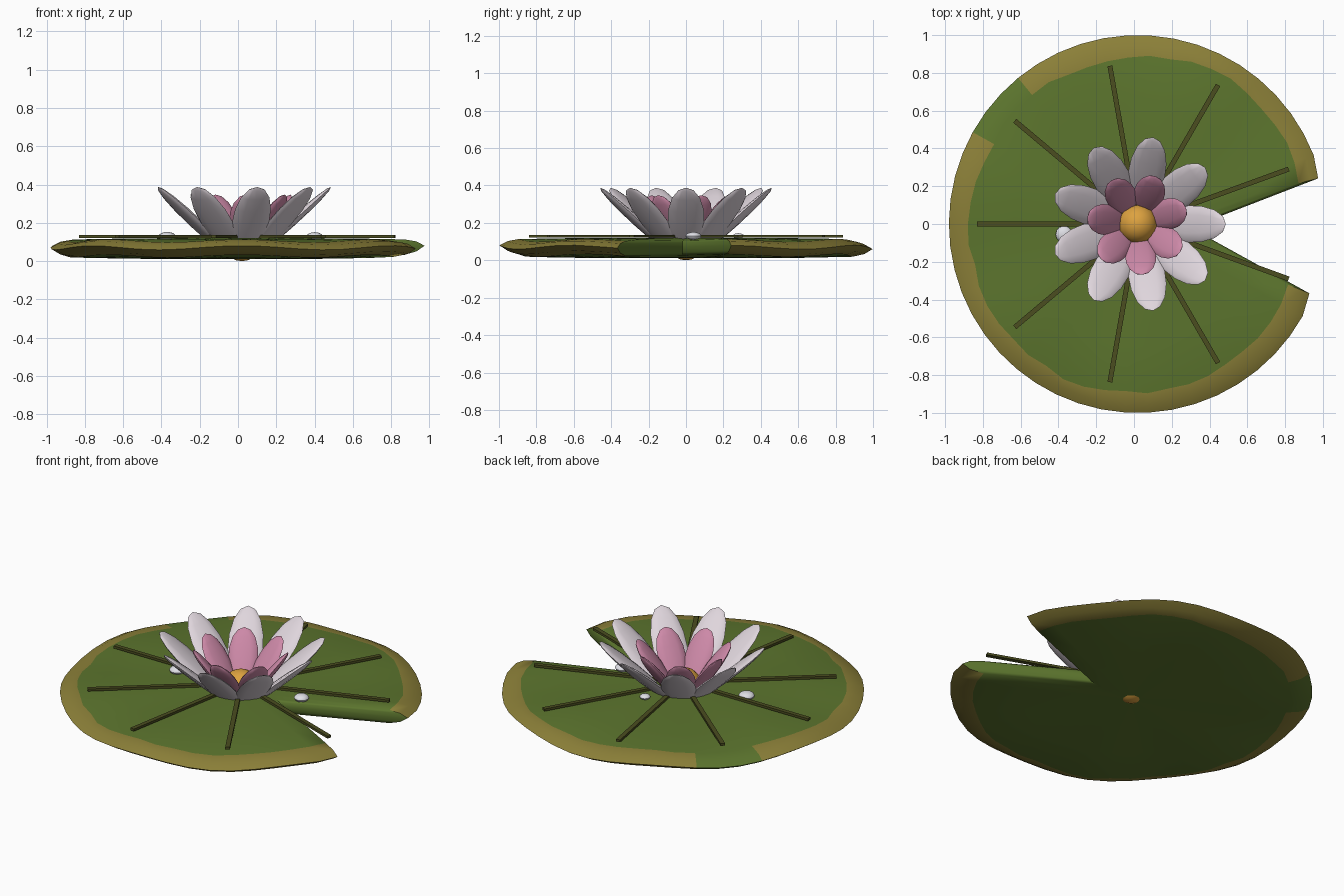
import bpy, bmesh, math, random
from mathutils import Matrix, Vector

random.seed(4)
if "Cube" in bpy.data.objects:
    bpy.data.objects.remove(bpy.data.objects["Cube"], do_unlink=True)

CENTRE = Vector((0.02, 0, 0))


def material(name, rgb):
    m = bpy.data.materials.new(name)
    m.diffuse_color = (*rgb, 1)
    m.use_nodes = True
    m.node_tree.nodes["Principled BSDF"].inputs["Base Color"].default_value = (*rgb, 1)
    return m


GREEN = material("leaf green", (0.107, 0.178, 0.027))
BROWN = material("rim brown", (0.26, 0.215, 0.04))
VEIN = material("vein dark olive", (0.07, 0.074, 0.014))
WHITE = material("petal white", (0.74, 0.67, 0.72))
PINK = material("petal pink", (0.61, 0.25, 0.39))
GOLD = material("centre gold", (0.72, 0.36, 0.05))
DEW = material("dew white", (0.74, 0.74, 0.79))


def finish(bm, name, mats, angle=40):
    bmesh.ops.recalc_face_normals(bm, faces=bm.faces)
    mesh = bpy.data.meshes.new(name)
    bm.to_mesh(mesh)
    bm.free()
    ob = bpy.data.objects.new(name, mesh)
    ob.location = CENTRE
    bpy.context.collection.objects.link(ob)
    for m in mats:
        mesh.materials.append(m)
    if angle:
        bpy.ops.object.select_all(action="DESELECT")
        ob.select_set(True)
        bpy.context.view_layer.objects.active = ob
        bpy.ops.object.shade_smooth_by_angle(angle=math.radians(angle))
    return ob


def ellipsoid(name, mat, size, matrix, segments=12, rings=8, taper=0.0):
    bm = bmesh.new()
    bmesh.ops.create_uvsphere(bm, u_segments=segments, v_segments=rings, radius=1)
    for v in bm.verts:
        # narrow towards the base end
        k = 1 + taper * v.co.z
        v.co = Vector((v.co.x * size[0], v.co.y * size[1] * k, v.co.z * size[2]))
    bm.transform(matrix)
    return finish(bm, name, [mat])


# Lily pad: rounded disc whose columns pull in to form the notch
def build_pad():
    bm = bmesh.new()
    count = 45
    first, last = 14.2, 338
    columns = [(first + (last - first) * i / count, 1.0) for i in range(count + 1)]
    columns[0] = (first, 0.985)
    columns[-1] = (last, 0.98)
    columns.append((356, 0.28))
    # (radius, height); None marks the wandering colour border
    profile = [(0.35, 0.12), (0.65, 0.115), (None, 0.106), (0.955, 0.094), (1, 0.07),
               (0.955, 0.042), (None, 0.026), (0.6, 0.015), (0.3, 0.012)]
    grid = []
    for deg, reach in columns:
        a = math.radians(deg)
        border = 0.89 - 0.015 * math.cos(a * 2 + 1.6) + random.uniform(-0.012, 0.012)
        col = []
        for r, z in profile:
            r = reach * (border if r is None else r)
            wave = 0.011 * r ** 3 * math.sin(7 * a)
            col.append(bm.verts.new((r * math.cos(a), r * math.sin(a), z + wave)))
        grid.append(col)
    top = bm.verts.new((0, 0, 0.12))
    bottom = bm.verts.new((0, 0, 0.012))
    n = len(columns)
    for i in range(n):
        a, b = grid[i], grid[(i + 1) % n]
        mid = (columns[i][0] + columns[(i + 1) % n][0]) / 2
        rim = i < count and not 126 < mid < 148
        bm.faces.new((top, a[0], b[0]))
        bm.faces.new((bottom, b[-1], a[-1]))
        for j in range(len(profile) - 1):
            f = bm.faces.new((a[j], a[j + 1], b[j + 1], b[j]))
            f.material_index = int(rim and 2 <= j <= 5)
    finish(bm, "lily_pad", [GREEN, BROWN], 50)


build_pad()

# Veins: thin bars radiating across the pad
for i in range(9):
    bm = bmesh.new()
    bmesh.ops.create_cube(bm, size=1)
    bm.transform(Matrix.Rotation(math.radians(20 + 40 * i), 4, "Z")
                 @ Matrix.Translation((0.45, 0, 0.129))
                 @ Matrix.Diagonal((0.8, 0.026, 0.014, 1)))
    finish(bm, f"vein_{i + 1}", [VEIN], 0)


# Petals: two tilted rings of flattened ellipsoids
def petal_ring(name, mat, count, start, radius, height, tilt, size):
    for i in range(count):
        turn = Matrix.Rotation(math.radians(start + 360 * i / count), 4, "Z")
        lean = Matrix.Rotation(math.radians(90 - tilt), 4, "Y")
        place = turn @ Matrix.Translation((radius, 0, height)) @ lean
        ellipsoid(f"{name}_{i + 1}", mat, size, place, taper=0.12)


petal_ring("outer_petal", WHITE, 9, 0, 0.258, 0.2, 42, (0.022, 0.098, 0.28))
petal_ring("inner_petal", PINK, 7, 18, 0.158, 0.2, 53, (0.022, 0.082, 0.185))

# Flower centre
ellipsoid("flower_centre", GOLD, (0.105, 0.105, 0.105),
          Matrix.Translation((0, 0, 0.105)), 16, 10)

# Dew drops resting on the pad
for i, (x, y, r) in enumerate([(0.38, 0.04, 0.042), (-0.39, -0.055, 0.045), (0.06, 0.28, 0.03)]):
    ellipsoid(f"dew_drop_{i + 1}", DEW, (r, r, r * 0.5),
              Matrix.Translation((x, y, 0.13)), 12, 8)
